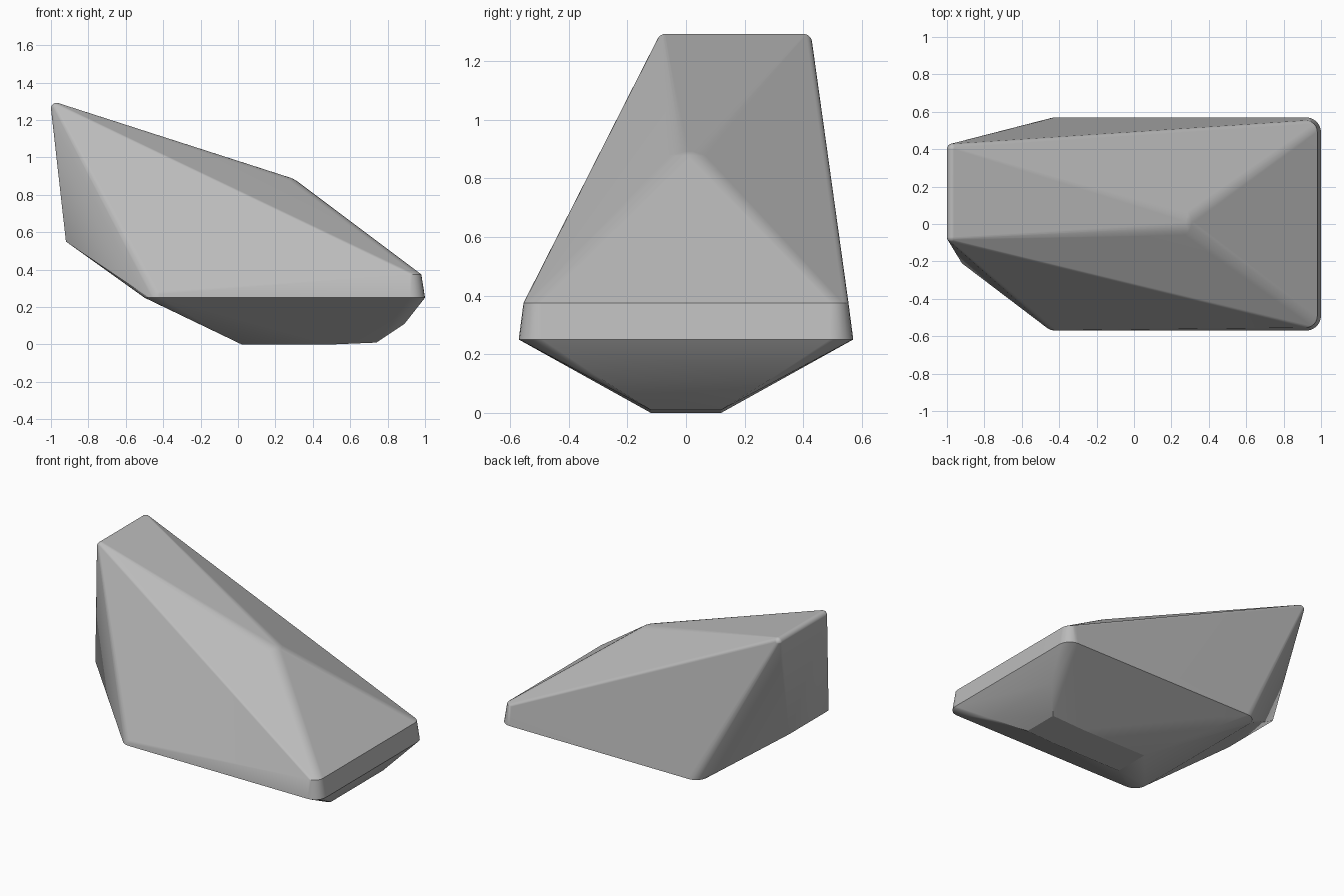
import bpy, bmesh
from math import sin, cos, pi, radians

cube = bpy.data.objects.get("Cube")
if cube:
    bpy.data.objects.remove(cube, do_unlink=True)

stone = bpy.data.materials.new("stone_grey")
stone.use_nodes = True
grey = (0.5, 0.5, 0.5, 1)
stone.diffuse_color = grey
bsdf = stone.node_tree.nodes["Principled BSDF"]
bsdf.inputs["Base Color"].default_value = grey
bsdf.inputs["Roughness"].default_value = 0.8

bm = bmesh.new()


def disc(x, y, z, r, steps=24):
    """Flat ring of hull points."""
    for i in range(steps):
        a = 2 * pi * i / steps
        bm.verts.new((x + r * cos(a), y + r * sin(a), z))


def dome(x, y, z, r, rings=7):
    """Upper half ball of hull points, for a rounded corner."""
    for k in range(rings):
        a = pi / 2 * k / rings
        disc(x, y, z + r * sin(a), r * cos(a))
    bm.verts.new((x, y, z + r))


# Rounded peak edge and the soft apex of the ridge
for y in (-0.07, 0.40):
    dome(-0.97, y, 1.262, 0.03)
dome(0.23, 0.01, 0.75, 0.15, 14)

for side in (-1, 1):
    # Rim corners and the upper lip at the right end
    dome(-0.42, side * 0.49, 0.25, 0.08)
    disc(0.92, side * 0.49, 0.25, 0.08)
    disc(0.918, side * 0.492, 0.375, 0.062)
    # Sharp corners of the left end and of the underside
    for x, y, z in ((-0.92, 0.21, 0.55), (0.02, 0.12, 0), (0.5, 0.12, 0),
                    (0.74, 0.12, 0.01), (0.89, 0.28, 0.11)):
        bm.verts.new((x, side * y, z))

# Wrap all corners in one convex skin
hull = bmesh.ops.convex_hull(bm, input=bm.verts[:])
spare = {g for key in ("geom_interior", "geom_unused") for g in hull[key]
         if isinstance(g, bmesh.types.BMVert)}
bmesh.ops.delete(bm, geom=list(spare), context="VERTS")
bmesh.ops.dissolve_limit(bm, angle_limit=radians(0.3),
                         verts=bm.verts[:], edges=bm.edges[:])
bmesh.ops.recalc_face_normals(bm, faces=bm.faces[:])

mesh = bpy.data.meshes.new("rock")
bm.to_mesh(mesh)
bm.free()
mesh.materials.append(stone)
rock = bpy.data.objects.new("rock", mesh)
bpy.context.collection.objects.link(rock)

# Smooth rounded corners, crisp rim and underside
bpy.ops.object.select_all(action="DESELECT")
rock.select_set(True)
bpy.context.view_layer.objects.active = rock
bpy.ops.object.shade_smooth_by_angle(angle=radians(22))
weighted = rock.modifiers.new("even_shading", "WEIGHTED_NORMAL")
weighted.keep_sharp = True
